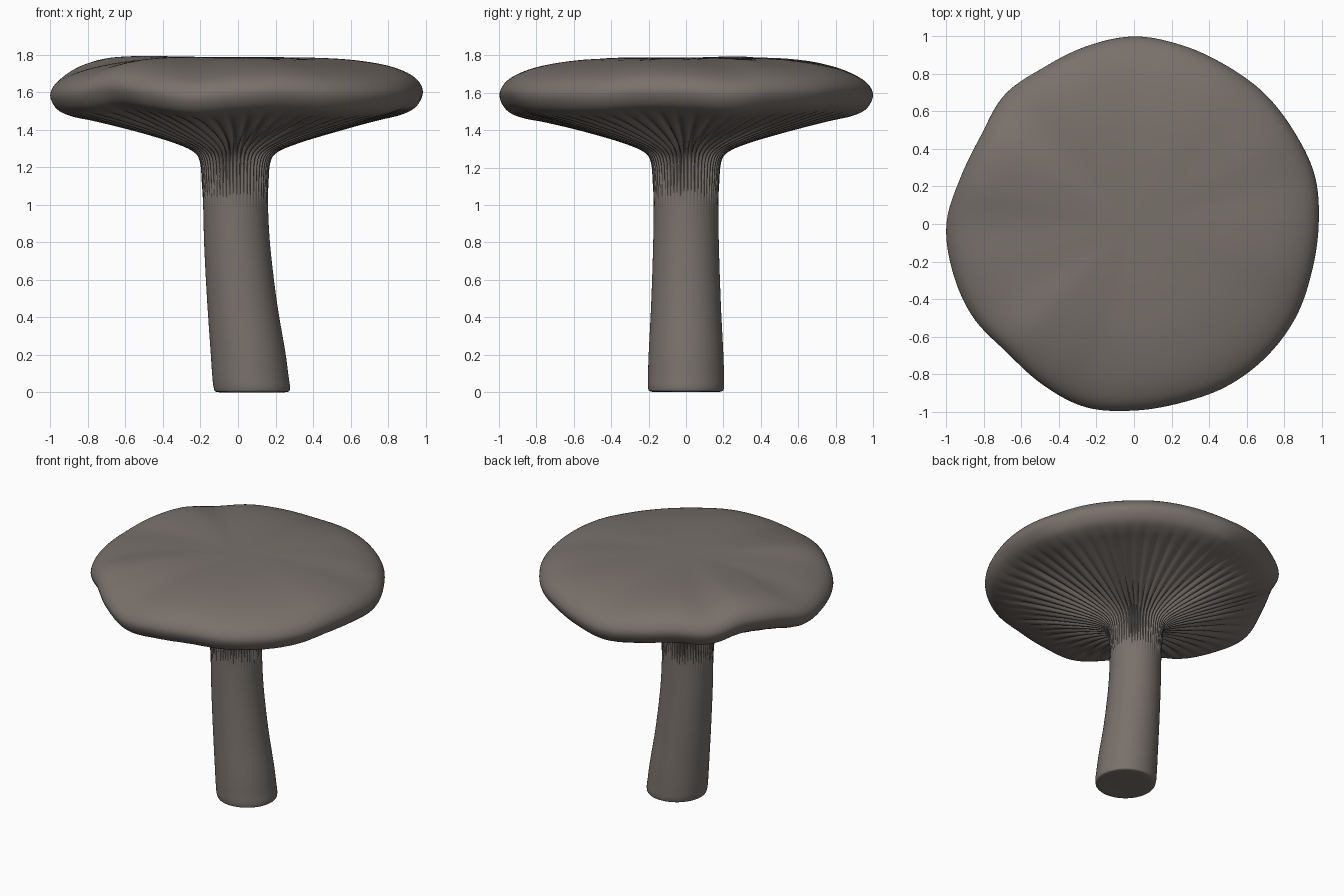
import bpy, bmesh, math, random

if "Cube" in bpy.data.objects:
    bpy.data.objects.remove(bpy.data.objects["Cube"])

random.seed(4)
GILLS, PER = 56, 8
N = GILLS * PER
STEPS = 5

# profile from base to cap centre: radius, z, centre x, gill depth, lobe weight
PROFILE = [
    (0.10, 0.004, 0.075, 0, 0), (0.185, 0.004, 0.075, 0, 0),
    (0.203, 0.025, 0.074, 0, 0), (0.203, 0.10, 0.065, 0, 0),
    (0.199, 0.22, 0.053, 0, 0), (0.186, 0.48, 0.022, 0, 0),
    (0.176, 0.78, -0.004, 0, 0), (0.173, 1.00, -0.013, 0.001, 0),
    (0.178, 1.12, -0.015, 0.010, 0), (0.188, 1.23, -0.015, 0.017, 0),
    (0.225, 1.285, -0.012, 0.022, 0), (0.34, 1.335, -0.005, 0.022, 0.05),
    (0.55, 1.40, 0, 0.018, 0.25), (0.76, 1.46, 0, 0.011, 0.6),
    (0.89, 1.495, 0, 0.003, 0.9), (0.965, 1.535, 0, 0, 1),
    (1.0, 1.605, 0, 0, 1), (0.972, 1.668, 0, 0, 1),
    (0.90, 1.714, 0, 0, 0.95), (0.78, 1.750, 0, 0, 0.75),
    (0.60, 1.776, 0, 0, 0.4), (0.40, 1.787, 0, 0, 0.15),
    (0.20, 1.790, 0, 0, 0.03), (0.02, 1.791, 0, 0, 0),
]
# outline radius of the wavy rim, every 15 degrees from +x
RIM = [.985, .998, .986, .984, .978, .987, 1.0, .981, .964, .975, .943, .958,
       1.0, 1.0, .992, .964, .985, 1.01, .995, .986, .997, 1.0, .996, .982]


def spline(a, b, c, d, t):
    return 0.5 * (2*b + (c-a)*t + (2*a-5*b+4*c-d)*t*t + (3*b-a-3*c+d)*t**3)


def rim(i):
    f = i / N * len(RIM)
    k = int(f)
    return spline(*[RIM[(k + j) % len(RIM)] for j in (-1, 0, 1, 2)], f - k)


# smooth the profile
rows = []
last = len(PROFILE) - 1
for k in range(last):
    pts = [PROFILE[min(max(k + j, 0), last)] for j in (-1, 0, 1, 2)]
    for s in range(STEPS):
        rows.append([spline(*v, s / STEPS) for v in zip(*pts)])
rows.append(list(PROFILE[-1]))

# per-angle rim shape and narrow radial grooves of varied depth
rims = [rim(i) for i in range(N)]
vary = [random.uniform(0.6, 1.2) for _ in range(GILLS)]
groove = [vary[i // PER] * (0.5 - 0.5 * math.cos(2 * math.pi * i / PER)) ** 2
          for i in range(N)]

# stem, gills and cap as one continuous skin
bm = bmesh.new()
rings = []
for k, (r, z, cx, depth, w) in enumerate(rows):
    p, q = rows[max(k - 1, 0)], rows[min(k + 1, len(rows) - 1)]
    dr, dz = q[0] - p[0], q[1] - p[1]
    length = math.hypot(dr, dz) or 1
    ring = []
    for i in range(N):
        a = 2 * math.pi * i / N
        g = max(depth, 0) * groove[i]
        rr = r * (1 + (rims[i] - 1) * w) - g * dz / length
        zz = z - 1.2 * (rims[i] - 0.985) * w + g * dr / length
        ring.append(bm.verts.new((cx + rr * math.cos(a), rr * math.sin(a), zz)))
    rings.append(ring)
for lo, hi in zip(rings, rings[1:]):
    for i in range(N):
        j = (i + 1) % N
        bm.faces.new((lo[i], lo[j], hi[j], hi[i]))
bm.faces.new(list(reversed(rings[0])))
bm.faces.new(rings[-1])
for f in bm.faces:
    f.smooth = True
# stand it exactly on the ground
low = min(v.co.z for v in bm.verts)
for v in bm.verts:
    v.co.z -= low

mesh = bpy.data.meshes.new("mushroom_stem_and_cap")
bm.to_mesh(mesh)
bm.free()
mushroom = bpy.data.objects.new("mushroom_stem_and_cap", mesh)
bpy.context.collection.objects.link(mushroom)

mat = bpy.data.materials.new("grey_brown")
mat.diffuse_color = (0.19, 0.165, 0.147, 1)
mat.use_nodes = True
mat.node_tree.nodes["Principled BSDF"].inputs["Base Color"].default_value = mat.diffuse_color
mesh.materials.append(mat)
